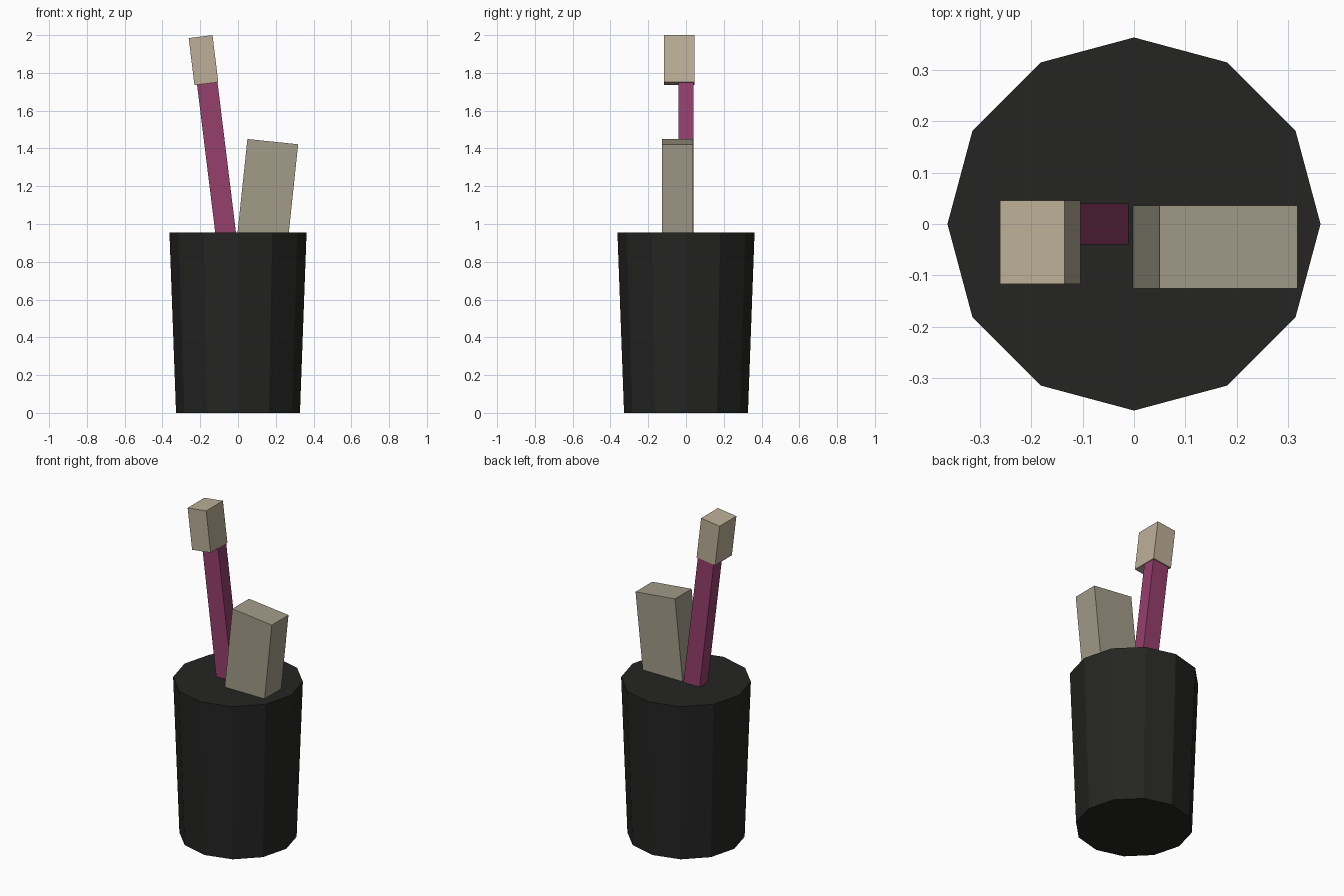
import bpy, bmesh
from math import radians
from mathutils import Matrix, Vector

if "Cube" in bpy.data.objects:
    bpy.data.objects.remove(bpy.data.objects["Cube"])


def material(name, rgb):
    mat = bpy.data.materials.new(name)
    mat.diffuse_color = (*rgb, 1)
    mat.use_nodes = True
    mat.node_tree.nodes["Principled BSDF"].inputs["Base Color"].default_value = mat.diffuse_color
    return mat


def add_object(name, bm, mat):
    mesh = bpy.data.meshes.new(name)
    bm.to_mesh(mesh)
    bm.free()
    mesh.materials.append(mat)
    obj = bpy.data.objects.new(name, mesh)
    bpy.context.collection.objects.link(obj)
    return obj


def leaning_box(name, size, top_centre, lean, mat):
    """Box hanging down its own axis from top_centre, leaning in x by degrees."""
    bm = bmesh.new()
    bmesh.ops.create_cube(bm, size=1)
    bm.transform(Matrix.Translation(Vector(top_centre))
                 @ Matrix.Rotation(radians(lean), 4, 'Y')
                 @ Matrix.Translation((0, 0, -size[2] / 2))
                 @ Matrix.Diagonal((*size, 1)))
    add_object(name, bm, mat)


black = material("black", (0.018, 0.018, 0.017))
magenta = material("magenta", (0.30, 0.05, 0.15))
cream = material("cream", (0.50, 0.43, 0.31))
beige = material("beige", (0.36, 0.33, 0.25))

# Tapered twelve-sided holder with closed top
bm = bmesh.new()
bmesh.ops.create_cone(bm, cap_ends=True, segments=12, radius1=0.328,
                      radius2=0.363, depth=0.955)
bm.transform(Matrix.Translation((0, 0, 0.955 / 2)))
add_object("holder", bm, black)

# Brush leaning left: handle continues down into the holder
leaning_box("brush_handle", (0.109, 0.08, 1.2), (-0.164, 0, 1.755), -7, magenta)
leaning_box("brush_bristles", (0.127, 0.163, 0.251), (-0.198, -0.0355, 1.992), -7, cream)

# Wide flat block leaning right
leaning_box("tube", (0.27, 0.162, 0.9), (0.184, -0.045, 1.436), 6, beige)
